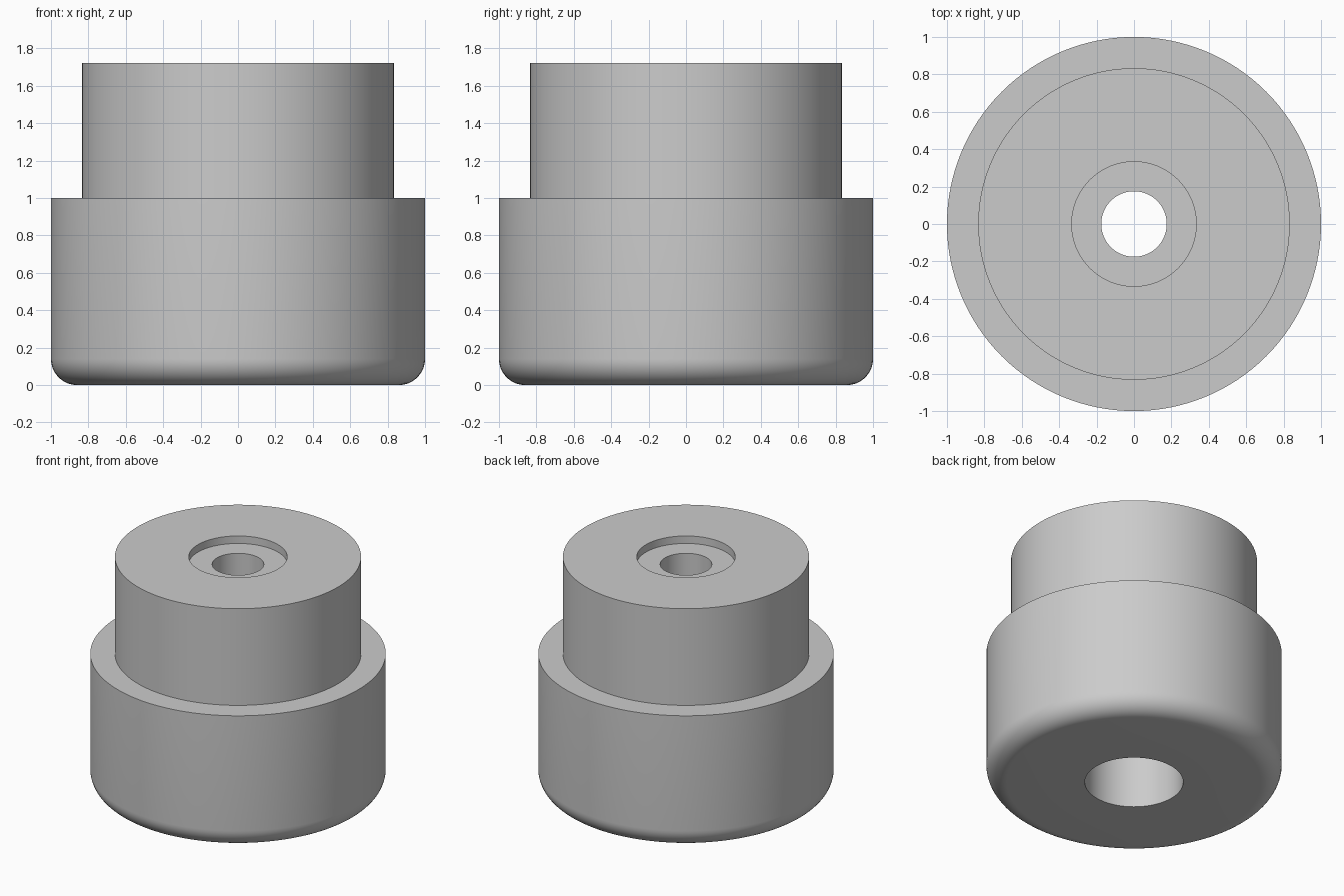
import bpy
import bmesh
import math
from mathutils import Vector

cube = bpy.data.objects.get("Cube")
if cube:
    bpy.data.objects.remove(cube, do_unlink=True)

# Main dimensions
BASE_R, BASE_TOP = 1.0, 1.0
NECK_R, NECK_TOP = 0.833, 1.722
FILLET = 0.14
RECESS_R, RECESS_DEPTH = 0.333, 0.056
HOLE_R = 0.175
BORE_R, BORE_TOP = 0.333, 1.0
SEGMENTS = 128

# Plain grey material
grey = bpy.data.materials.new("plain grey")
grey.use_nodes = True
colour = (0.6, 0.6, 0.6, 1.0)
grey.diffuse_color = colour
grey.node_tree.nodes["Principled BSDF"].inputs["Base Color"].default_value = colour

# Half cross-section as (radius, height), from the lower bore outward and over the top
profile = [(BORE_R, 0.0)]
for i in range(13):
    a = math.radians(-90 + 90 * i / 12)
    profile.append((BASE_R - FILLET + FILLET * math.cos(a), FILLET + FILLET * math.sin(a)))
profile += [
    (BASE_R, BASE_TOP), (NECK_R, BASE_TOP), (NECK_R, NECK_TOP),
    (RECESS_R, NECK_TOP), (RECESS_R, NECK_TOP - RECESS_DEPTH),
    (HOLE_R, NECK_TOP - RECESS_DEPTH), (HOLE_R, BORE_TOP), (BORE_R, BORE_TOP),
]

# Stepped foot turned around the vertical axis
bm = bmesh.new()
verts = [bm.verts.new((r, 0, z)) for r, z in profile]
edges = [bm.edges.new((v, verts[(i + 1) % len(verts)])) for i, v in enumerate(verts)]
bmesh.ops.spin(bm, geom=verts + edges, cent=Vector(), axis=Vector((0, 0, 1)),
               angle=math.tau, steps=SEGMENTS, use_merge=True)
bmesh.ops.remove_doubles(bm, verts=bm.verts, dist=0.0001)
bmesh.ops.recalc_face_normals(bm, faces=bm.faces)

mesh = bpy.data.meshes.new("stepped_foot")
bm.to_mesh(mesh)
bm.free()
mesh.materials.append(grey)
foot = bpy.data.objects.new("stepped_foot", mesh)
bpy.context.collection.objects.link(foot)

# Smooth round walls with crisp rims
bpy.ops.object.select_all(action="DESELECT")
foot.select_set(True)
bpy.context.view_layer.objects.active = foot
bpy.ops.object.shade_smooth_by_angle(angle=math.radians(30))
